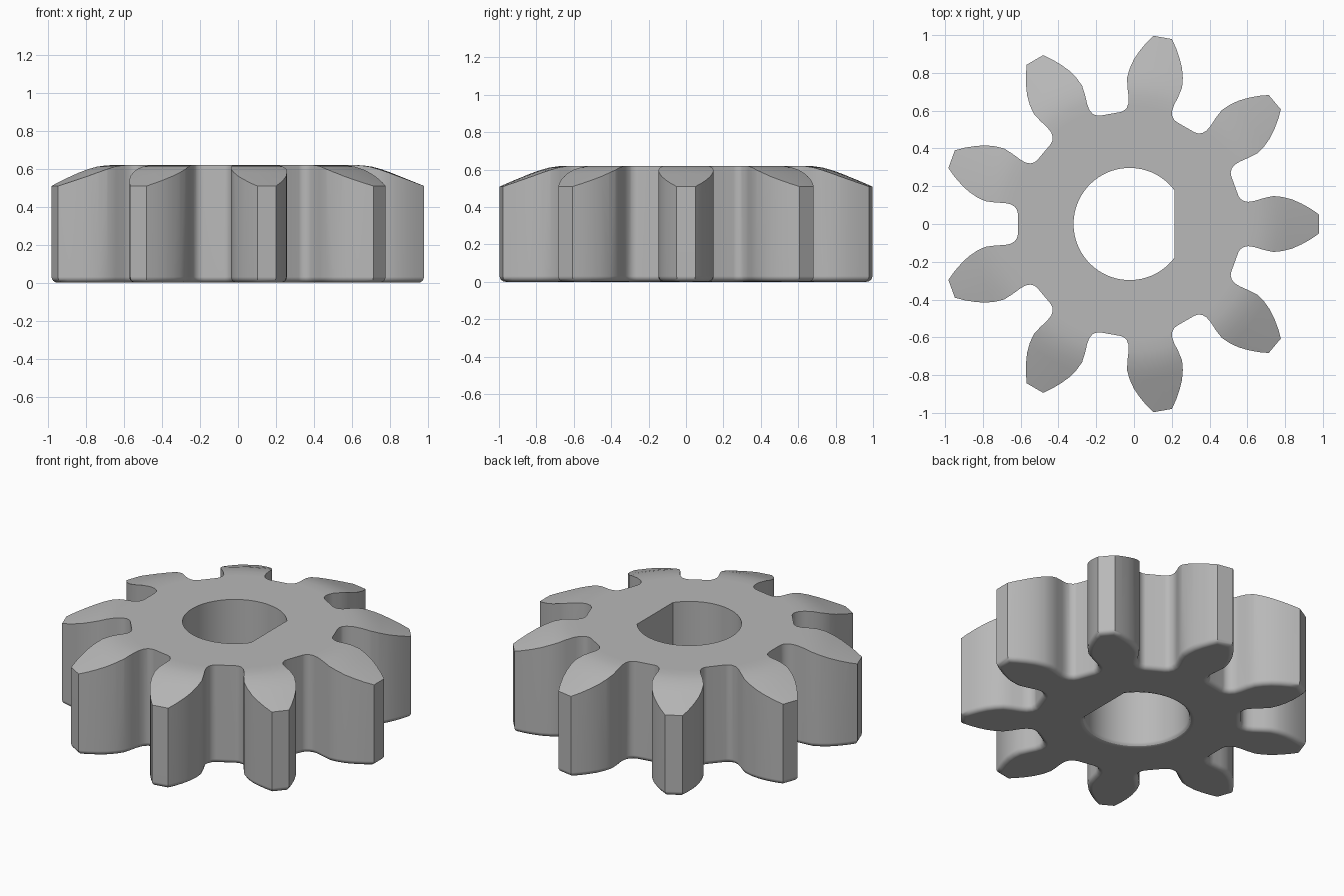
import bpy
import bmesh
from math import cos, sin, pi, acos, sqrt
from mathutils import Matrix

if "Cube" in bpy.data.objects:
    bpy.data.objects.remove(bpy.data.objects["Cube"])

TEETH = 9
HEIGHT = 0.62
CENTRE_X = -0.023
FILLET = 0.03
# Half tooth outline, tip to root: distance from the axis, half width
HALF_TOOTH = [(1.003, .05), (.96, .08), (.91, .108), (.86, .13), (.81, .143),
              (.76, .148), (.71, .137), (.66, .122), (.628, .117),
              (.603, .122), (.585, .135), (.575, .151)]
# Rounded cone that trims the tops of the teeth: radius, height
CROWN = [(.62, HEIGHT), (.68, .618), (.73, .611), (.78, .597), (.83, .579),
         (1.08, .479)]


def new_object(name, bm):
    bmesh.ops.recalc_face_normals(bm, faces=bm.faces)
    mesh = bpy.data.meshes.new(name)
    bm.to_mesh(mesh)
    bm.free()
    obj = bpy.data.objects.new(name, mesh)
    bpy.context.collection.objects.link(obj)
    return obj


def loft(name, rings):
    """Solid skinned through closed rings of equal point count."""
    bm = bmesh.new()
    loops = [[bm.verts.new(p) for p in ring] for ring in rings]
    for a, b in zip(loops, loops[1:]):
        for i in range(len(a)):
            j = (i + 1) % len(a)
            bm.faces.new((a[i], a[j], b[j], b[i]))
    bm.faces.new(loops[0])
    bm.faces.new(loops[-1])
    return new_object(name, bm)


def circle(radius, z, count=96):
    return [(radius * cos(2 * pi * i / count), radius * sin(2 * pi * i / count), z)
            for i in range(count)]


def d_ring(grow, z):
    """Bore outline: a circle cut off by a flat on the +x side."""
    radius, flat = .297 + grow, .238 + grow
    start = acos(flat / radius)
    steps = 56
    angles = [start + (2 * pi - 2 * start) * i / steps for i in range(steps + 1)]
    return [(radius * cos(a), radius * sin(a), z) for a in angles]


def boolean(target, tool, operation):
    mod = target.modifiers.new(operation.title(), 'BOOLEAN')
    mod.operation = operation
    mod.solver = 'EXACT'
    mod.object = tool
    bpy.context.view_layer.objects.active = target
    bpy.ops.object.modifier_apply(modifier=mod.name)
    bpy.data.objects.remove(tool)


# Toothed block, with the bottom rim rounded
tooth = [(x, -y) for x, y in reversed(HALF_TOOTH)] + HALF_TOOTH
bm = bmesh.new()
outline = []
for n in range(TEETH):
    a = 2 * pi * n / TEETH
    outline += [bm.verts.new((x * cos(a) - y * sin(a), x * sin(a) + y * cos(a), 0))
                for x, y in tooth]
base = bm.faces.new(outline)
lifted = bmesh.ops.extrude_face_region(bm, geom=[base], use_keep_orig=True)["geom"]
bmesh.ops.translate(bm, vec=(0, 0, HEIGHT + .1),
                    verts=[v for v in lifted if isinstance(v, bmesh.types.BMVert)])
rim = [e for e in bm.edges if all(v.co.z < .001 for v in e.verts)]
bmesh.ops.bevel(bm, geom=rim, offset=FILLET, segments=4, profile=.5,
                affect='EDGES', clamp_overlap=False)
gear = new_object("gear", bm)

# Sloping crown over the teeth
crown = loft("crown_trim", [circle(1.08, -.1)] +
             [circle(r, z) for r, z in reversed(CROWN)])
boolean(gear, crown, 'INTERSECT')

# D-shaped shaft bore, flared at the bottom
flare = [(FILLET - sqrt(FILLET ** 2 - (FILLET - z) ** 2), z)
         for z in (FILLET * k / 4 for k in range(5))]
rings = [d_ring(FILLET, -.1)] + [d_ring(g, z) for g, z in flare]
bore = loft("shaft_bore", rings + [d_ring(0, HEIGHT + .1)])
boolean(gear, bore, 'DIFFERENCE')

# Placement, colour and shading
gear.data.transform(Matrix.Translation((CENTRE_X, 0, 0)))
grey = bpy.data.materials.new("grey")
grey.use_nodes = True
colour = (.48, .48, .48, 1)
grey.diffuse_color = colour
grey.node_tree.nodes["Principled BSDF"].inputs["Base Color"].default_value = colour
gear.data.materials.clear()
gear.data.materials.append(grey)
bpy.ops.object.select_all(action='DESELECT')
gear.select_set(True)
bpy.context.view_layer.objects.active = gear
bpy.ops.object.shade_smooth_by_angle(angle=pi / 6)
normals = gear.modifiers.new("Weighted normals", 'WEIGHTED_NORMAL')
normals.keep_sharp = True
